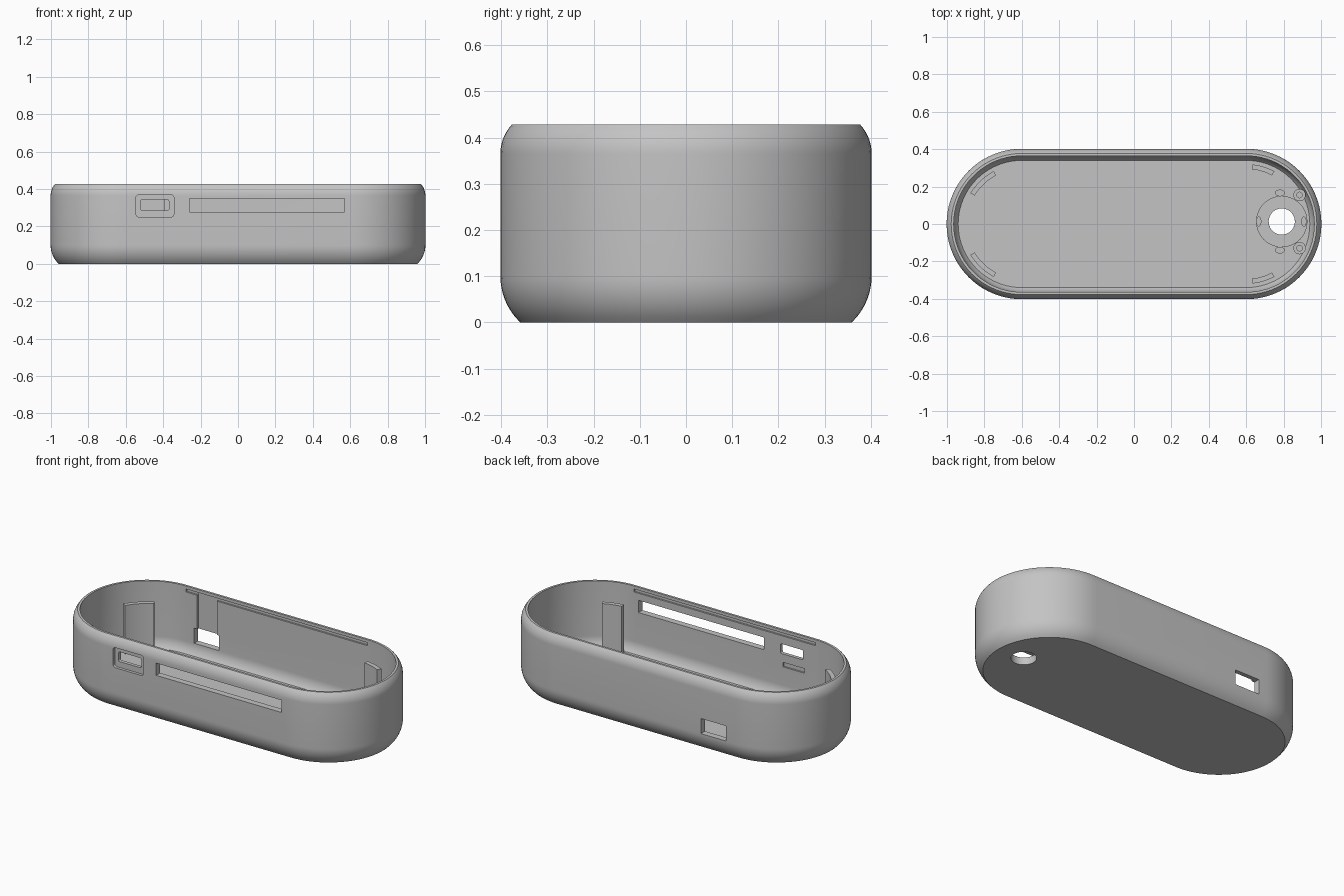
import bpy, bmesh
from math import sin, cos, pi, radians, sqrt

if "Cube" in bpy.data.objects:
    bpy.data.objects.remove(bpy.data.objects["Cube"])

grey = bpy.data.materials.new("plain grey")
grey.use_nodes = True
grey.diffuse_color = (0.55, 0.55, 0.55, 1)
grey.node_tree.nodes["Principled BSDF"].inputs["Base Color"].default_value = grey.diffuse_color

HALF, RAD, TOP, WALL, FLOOR = 0.6, 0.402, 0.428, 0.038, 0.035


def finish(bm, name):
    bmesh.ops.recalc_face_normals(bm, faces=bm.faces)
    mesh = bpy.data.meshes.new(name)
    bm.to_mesh(mesh)
    bm.free()
    obj = bpy.data.objects.new(name, mesh)
    mesh.materials.append(grey)
    bpy.context.collection.objects.link(obj)
    return obj


def activate(obj):
    bpy.ops.object.select_all(action='DESELECT')
    obj.select_set(True)
    bpy.context.view_layer.objects.active = obj


def smooth(obj):
    activate(obj)
    bpy.ops.object.shade_smooth_by_angle(angle=radians(30))


def bridge(bm, a, b):
    for i in range(len(a)):
        j = (i + 1) % len(a)
        bm.faces.new((a[i], a[j], b[j], b[i]))


def stadium(bm, inset, z, n=40):
    """Ring of vertices around two half circles joined by straight sides."""
    r, ring = RAD - inset, []
    for cx, start in ((HALF, -pi / 2), (-HALF, pi / 2)):
        for i in range(n + 1):
            a = start + pi * i / n
            ring.append(bm.verts.new((cx + r * cos(a), r * sin(a), z)))
    return ring


def box(name, x, y, z, corner=0):
    """Box between limits; corner rounds the edges that run along y."""
    bm = bmesh.new()
    bmesh.ops.create_cube(bm, size=1)
    for v in bm.verts:
        v.co = [lim[0] if c < 0 else lim[1] for c, lim in zip(v.co, (x, y, z))]
    if corner:
        edges = [e for e in bm.edges if abs(e.verts[0].co.y - e.verts[1].co.y) > 1e-4]
        bmesh.ops.bevel(bm, geom=edges, offset=corner, segments=4, profile=0.5, affect='EDGES')
    return finish(bm, name)


def sector(name, center, r0, r1, z0, z1, a0=0, a1=360, n=48):
    """Upright ring wall, either a full tube or a curved panel."""
    closed = a1 - a0 == 360
    bm = bmesh.new()
    loops = []
    for i in range(n if closed else n + 1):
        a = radians(a0 + (a1 - a0) * i / n)
        loops.append([bm.verts.new((center[0] + r * cos(a), center[1] + r * sin(a), z))
                      for r, z in ((r0, z0), (r1, z0), (r1, z1), (r0, z1))])
    for p, q in zip(loops, loops[1:]):
        bridge(bm, p, q)
    if closed:
        bridge(bm, loops[-1], loops[0])
    else:
        bm.faces.new(loops[0])
        bm.faces.new(loops[-1])
    obj = finish(bm, name)
    smooth(obj)
    return obj


def cylinder(name, center, rx, ry, z0, z1):
    bm = bmesh.new()
    bmesh.ops.create_cone(bm, cap_ends=True, segments=40, radius1=1, radius2=1, depth=1)
    for v in bm.verts:
        v.co = (center[0] + rx * v.co.x, center[1] + ry * v.co.y, z0 if v.co.z < 0 else z1)
    return finish(bm, name)


# Shell profile: rounded foot, rounded shoulder, thin rim, inner wall, inner fillet
def fillet(radius, wall, center_z, z):
    return wall + radius - sqrt(max(radius ** 2 - (z - center_z) ** 2, 0))


FOOT, SHOULDER, STEPS = 0.1, 0.365, 8
profile = [(fillet(0.138, 0, FOOT, z), z) for z in (FOOT * i / STEPS for i in range(STEPS + 1))]
profile += [(fillet(0.093, 0, SHOULDER, z), z)
            for z in (SHOULDER + (TOP - SHOULDER) * i / STEPS for i in range(STEPS + 1))]
profile += [(WALL, TOP)]
profile += [(fillet(0.1, WALL, FOOT, z), z)
            for z in (FOOT + (FLOOR - FOOT) * i / STEPS for i in range(STEPS + 1))]

bm = bmesh.new()
rings = [stadium(bm, inset, z) for inset, z in profile]
for lower, upper in zip(rings, rings[1:]):
    bridge(bm, lower, upper)
bm.faces.new(rings[0])
bm.faces.new(rings[-1])
shell = finish(bm, "case_shell")

# Openings and recesses
DIAL = (0.79, 0.013)
cutters = [
    box("front_slot", (-0.26, 0.57), (-0.5, -0.3), (0.277, 0.35)),
    box("switch_recess", (-0.545, -0.343), (-0.5, -0.385), (0.25, 0.37), 0.016),
    box("switch_hole", (-0.52, -0.37), (-0.45, -0.3), (0.285, 0.343), 0.008),
    box("switch_inner_groove", (-0.53, -0.385), (-0.374, -0.3), (0.208, 0.235)),
    box("back_window", (-0.545, -0.38), (0.3, 0.5), (0.1, 0.19)),
    box("back_channel", (-0.525, -0.395), (0.3, 0.376), (0.15, 0.4)),
    cylinder("floor_hole", DIAL, 0.07, 0.07, -0.1, 0.1),
]
for side in (-1, 1):
    cutters.append(box("lid_groove", (-HALF, HALF), sorted((side * 0.34, side * 0.374)), (0.392, 0.41)))

for cutter in cutters:
    cutter.hide_render = True
    activate(shell)
    mod = shell.modifiers.new("cut", 'BOOLEAN')
    mod.operation, mod.solver, mod.object = 'DIFFERENCE', 'EXACT', cutter
    bpy.ops.object.modifier_apply(modifier=mod.name)
    bpy.data.objects.remove(cutter)
smooth(shell)

# Curved support panels standing on the floor
for label, cx, a0, a1 in (("left", HALF, 62, 84), ("right", -HALF, 118, 149)):
    sector(f"{label}_back_panel", (cx, 0), 0.294, 0.32, 0.03, 0.325, a0, a1, 12)
    sector(f"{label}_front_panel", (cx, 0), 0.294, 0.32, 0.03, 0.325, -a1, -a0, 12)

# Round seat, screw posts and locating pegs around the floor hole
sector("hole_seat", DIAL, 0.07, 0.137, 0.03, 0.045)
for side, label in ((-1, "front"), (1, "back")):
    y = DIAL[1] + side * 0.142
    sector(f"{label}_screw_post", (0.885, y), 0.015, 0.033, 0.03, 0.08, n=24)
    smooth(cylinder(f"{label}_peg", (0.78, y + side * 0.011), 0.026, 0.018, 0.03, 0.06))
for x, label in ((0.667, "inner"), (0.908, "outer")):
    smooth(cylinder(f"{label}_peg", (x, DIAL[1]), 0.014, 0.027, 0.03, 0.06))
